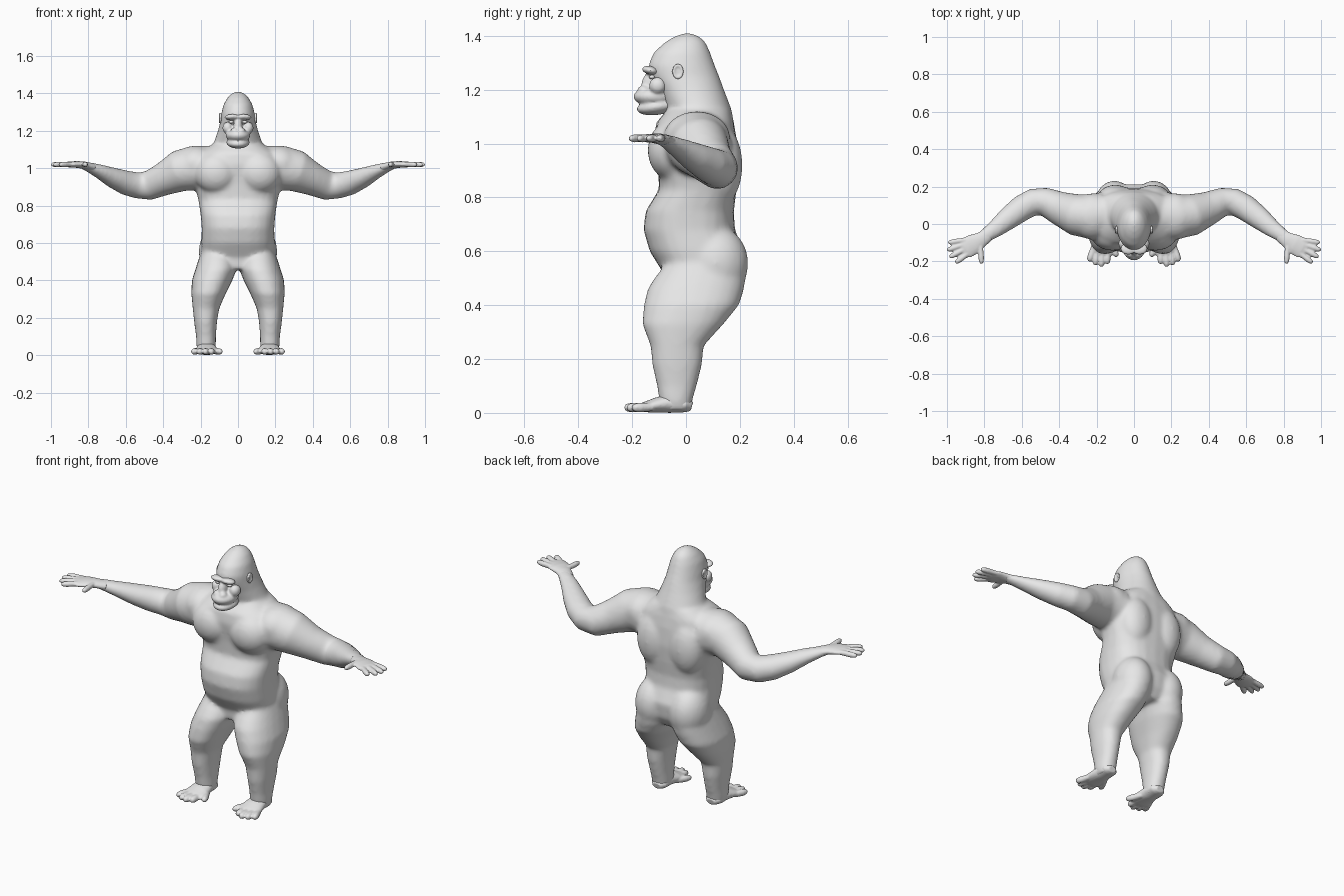
import bpy, bmesh, math
from mathutils import Vector, Matrix

grey = bpy.data.materials.new("plain grey")
grey.diffuse_color = (0.8, 0.8, 0.8, 1)


def loft(bm, sections, n=24, p=2.0):
    """Skin a closed tube through (centre, half-axis u, half-axis v) sections."""
    rings = []
    for c, u, v in sections:
        ring = []
        for i in range(n):
            a = 2 * math.pi * i / n
            ca, sa = math.cos(a), math.sin(a)
            x = math.copysign(abs(ca) ** (2 / p), ca)
            y = math.copysign(abs(sa) ** (2 / p), sa)
            ring.append(bm.verts.new(c + u * x + v * y))
        rings.append(ring)
    for r, s in zip(rings, rings[1:]):
        for i in range(n):
            j = (i + 1) % n
            bm.faces.new((r[i], r[j], s[j], s[i]))
    bm.faces.new(rings[0][::-1])
    bm.faces.new(rings[-1])


def column(bm, rows, p=2.0):
    """Upright loft from rows of z, x min, x max, y front, y back."""
    loft(bm, [(Vector(((a + b) / 2, (f + k) / 2, z)), Vector(((b - a) / 2, 0, 0)),
               Vector((0, (k - f) / 2, 0))) for z, a, b, f, k in rows], p=p)


def limb(bm, rows, n=24):
    """Loft along a path of x, y, z, side radius, vertical radius."""
    pts = [Vector(r[:3]) for r in rows]
    sections = []
    for i, r in enumerate(rows):
        t = (pts[min(i + 1, len(pts) - 1)] - pts[max(i - 1, 0)]).normalized()
        u = t.cross(Vector((0, 0, 1))).normalized()
        sections.append((pts[i], u * r[3], u.cross(t) * r[4]))
    loft(bm, sections, n)


def digit(bm, a, b, r):
    """Finger or toe with a rounded tip and a slight knuckle."""
    a, b = Vector(a), Vector(b)
    limb(bm, [(*a.lerp(b, t), r * k, r * k) for t, k in
              ((0, .9), (.45, 1), (.6, 1.05), (.85, .9), (.96, .6), (1, .25))], 12)


def blob(bm, c, r, tilt=0.0):
    m = Matrix.Translation(c) @ Matrix.Rotation(tilt, 4, 'X') @ Matrix.Diagonal((*r, 1))
    bmesh.ops.create_uvsphere(bm, u_segments=24, v_segments=14, radius=1, matrix=m)


def finish(bm, name, voxel=0.0, smooth=0):
    """Mirror the part across x, optionally fuse it into one skin, shade smooth."""
    bmesh.ops.recalc_face_normals(bm, faces=bm.faces)
    me = bpy.data.meshes.new(name)
    bm.to_mesh(me)
    bm.free()
    me.materials.append(grey)
    me.polygons.foreach_set("use_smooth", [True] * len(me.polygons))
    ob = bpy.data.objects.new(name, me)
    bpy.context.collection.objects.link(ob)
    ob.modifiers.new("mirror", 'MIRROR').use_mirror_merge = False
    if voxel:
        rm = ob.modifiers.new("fuse", 'REMESH')
        rm.mode = 'VOXEL'
        rm.voxel_size = voxel
        rm.use_smooth_shade = True
        sm = ob.modifiers.new("soften", 'SMOOTH')
        sm.factor = 0.5
        sm.iterations = smooth


# Body: torso, neck, skull, arms and legs fused together
bm = bmesh.new()
column(bm, [(z, -w, w, f, k) for z, w, f, k in (
    (.46, .12, -.08, .17), (.52, .19, -.085, .205), (.60, .197, -.135, .215),
    (.68, .194, -.158, .182), (.75, .20, -.15, .178), (.83, .212, -.10, .188),
    (.92, .235, -.105, .195), (1.02, .24, -.12, .188), (1.08, .21, -.11, .178),
    (1.125, .14, -.07, .165))], p=2.5)
# neck and tall skull
column(bm, [(z, -w, w, f, k) for z, w, f, k in (
    (1.0, .17, -.06, .185), (1.12, .135, -.07, .172), (1.2, .108, -.105, .142),
    (1.25, .095, -.135, .124), (1.29, .09, -.142, .108), (1.34, .078, -.12, .09),
    (1.38, .055, -.075, .072), (1.402, .03, -.035, .045), (1.41, .01, -.01, .02))])
# chest, shoulder blade, buttock and belly masses
blob(bm, (.115, -.05, .975), (.118, .093, .112))
blob(bm, (.10, .13, .92), (.10, .08, .15))
blob(bm, (.105, .11, .555), (.105, .122, .14))
blob(bm, (.22, .04, 1.02), (.115, .125, .10))
# arm
limb(bm, [(.16, .05, 1.0, .12, .12), (.24, .04, 1.0, .12, .12), (.31, .05, .985, .112, .112),
          (.40, .085, .94, .09, .088), (.48, .12, .906, .076, .078), (.54, .117, .908, .073, .07),
          (.60, .085, .922, .07, .066), (.67, .032, .95, .062, .054),
          (.74, -.025, .983, .048, .038), (.80, -.067, 1.007, .038, .026),
          (.83, -.088, 1.014, .038, .02)])
# leg
column(bm, [(.56, .03, .195, -.07, .20), (.50, .008, .215, -.118, .222),
            (.46, .006, .228, -.143, .216), (.40, .03, .247, -.157, .197),
            (.33, .065, .25, -.163, .14), (.25, .10, .242, -.132, .066),
            (.18, .112, .235, -.126, .06), (.10, .118, .224, -.108, .04),
            (.05, .118, .222, -.10, .025), (.01, .122, .216, -.09, .018)], p=2.2)
finish(bm, "body", .011, 9)

# Face: brow ridge, nose, muzzle and jaw
bm = bmesh.new()
blob(bm, (.03, -.132, 1.272), (.042, .032, .016), -.2)
blob(bm, (0, -.13, 1.225), (.024, .034, .05), -.35)
blob(bm, (.018, -.158, 1.2), (.02, .022, .016))
blob(bm, (.055, -.105, 1.215), (.028, .032, .032))
blob(bm, (0, -.115, 1.175), (.066, .08, .038))
blob(bm, (0, -.105, 1.138), (.062, .079, .031), .15)
finish(bm, "face", .006, 3)

# Eyes
bm = bmesh.new()
blob(bm, (.036, -.126, 1.247), (.014, .011, .008))
finish(bm, "eyes")

# Ears: a rim ring around a shallow cup
bm = bmesh.new()
blob(bm, (.09, -.03, 1.268), (.008, .018, .026))
ring = []
for i in range(16):
    a = 2 * math.pi * i / 16
    d = Vector((0, math.cos(a), math.sin(a) * 1.4))
    blob(bm, Vector((.096, -.03, 1.268)) + d * .016, (.006, .006, .007))
finish(bm, "ears", .004, 3)

# Hands: flat palm, four fingers and a thumb
bm = bmesh.new()
limb(bm, [(.78, -.058, 1.003, .036, .024), (.82, -.085, 1.015, .042, .02),
          (.86, -.108, 1.02, .055, .018), (.90, -.13, 1.02, .056, .016),
          (.92, -.141, 1.02, .045, .011)])
for base, tip in (((.90, -.085), (.995, -.10)), ((.91, -.11), (1.0, -.14)),
                  ((.905, -.135), (.988, -.178)), ((.89, -.16), (.955, -.208)),
                  ((.82, -.12), (.815, -.214))):
    digit(bm, (*base, 1.021), (*tip, 1.019), .0145)
finish(bm, "hands", .005, 3)

# Feet: heel to ball, four toes and a splayed big toe
bm = bmesh.new()
limb(bm, [(.168, .022, .024, .025, .018), (.168, .0, .03, .045, .028),
          (.168, -.06, .036, .05, .036), (.168, -.11, .029, .06, .028),
          (.172, -.15, .022, .064, .02), (.175, -.17, .019, .05, .014)])
for base, tip in (((.13, -.09), (.09, -.175)), ((.142, -.14), (.143, -.214)),
                  ((.17, -.145), (.175, -.229)), ((.196, -.14), (.208, -.22)),
                  ((.215, -.125), (.24, -.2))):
    digit(bm, (*base, .022), (*tip, .019), .0175)
for v in bm.verts:
    v.co.z = max(v.co.z, 0)
finish(bm, "feet", .005, 3)
